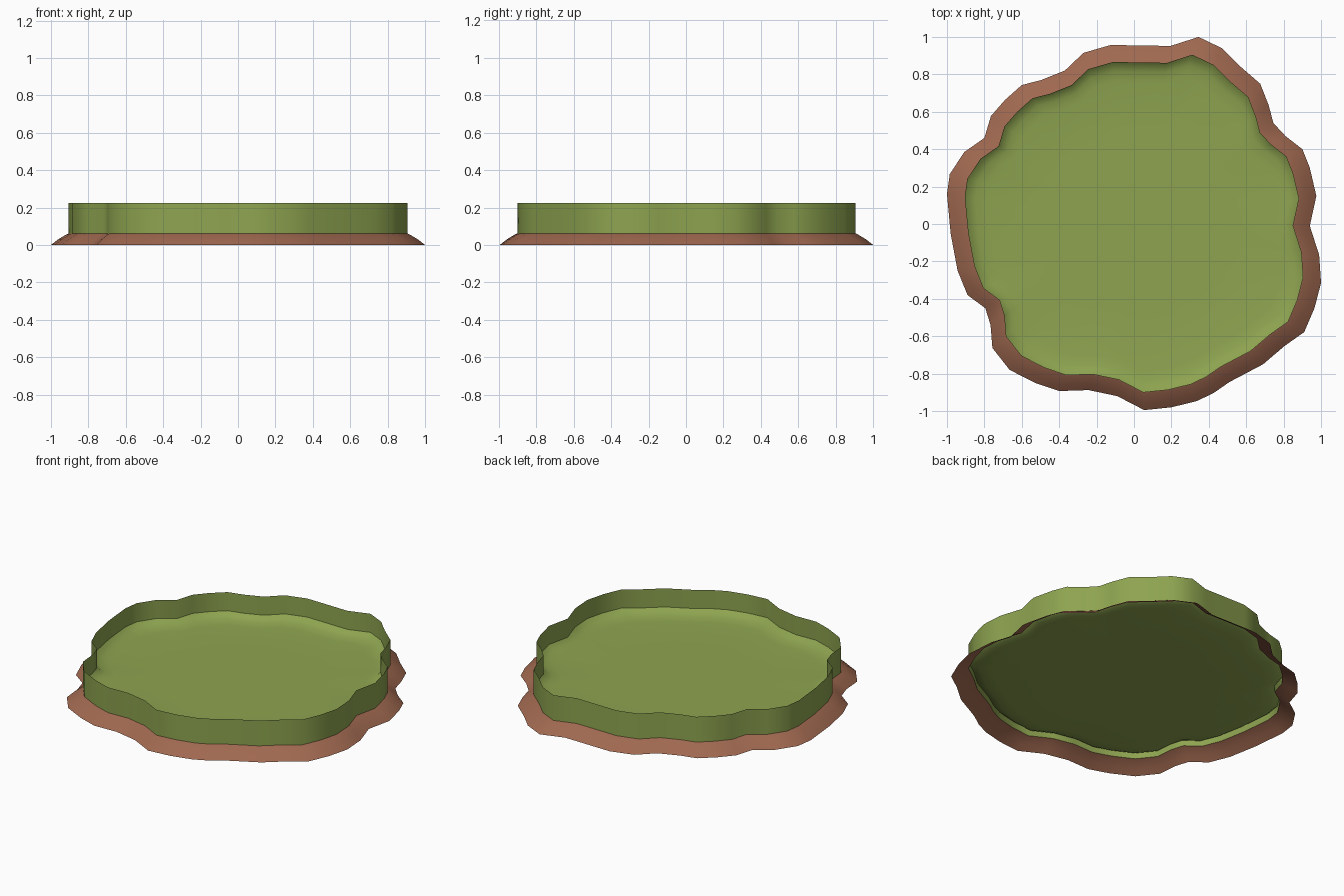
import bpy, bmesh

if "Cube" in bpy.data.objects:
    bpy.data.objects.remove(bpy.data.objects["Cube"])

# Irregular shoreline, counter-clockwise
OUTLINE = [(.94, -.01), (.975, .15), (.94, .30), (.90, .40), (.81, .47), (.745, .54),
           (.72, .635), (.675, .75), (.565, .845), (.47, .94), (.345, 1.0), (.195, .952),
           (-.125, .957), (-.27, .915), (-.37, .82), (-.495, .77), (-.60, .743),
           (-.69, .663), (-.765, .577), (-.80, .46), (-.907, .385), (-.985, .267),
           (-1, .16), (-.98, -.053), (-.943, -.25), (-.89, -.38), (-.795, -.45),
           (-.767, -.54), (-.757, -.663), (-.665, -.78), (-.527, -.85), (-.40, -.893),
           (-.243, -.888), (-.09, -.92), (.055, -.995), (.20, -.98), (.335, -.947),
           (.425, -.904), (.51, -.845), (.69, -.75), (.805, -.652), (.91, -.578),
           (.965, -.45), (1, -.315), (.99, -.166)]


def material(name, rgb):
    m = bpy.data.materials.new(name)
    m.diffuse_color = (*rgb, 1)
    m.use_nodes = True
    m.node_tree.nodes["Principled BSDF"].inputs["Base Color"].default_value = m.diffuse_color
    return m


def sheet(name, profile, mat, cap=False):
    """Sweep a (scale, height) profile around the outline, optionally closing the middle."""
    bm = bmesh.new()
    rings = [[bm.verts.new((x * s, y * s, z)) for x, y in OUTLINE] for s, z in profile]
    n = len(OUTLINE)
    for a, b in zip(rings, rings[1:]):
        for i in range(n):
            j = (i + 1) % n
            bm.faces.new((a[i], a[j], b[j], b[i]))
    if cap:
        c = bm.verts.new((0, 0, profile[-1][1]))
        for i in range(n):
            bm.faces.new((rings[-1][i], rings[-1][(i + 1) % n], c))
    for f in bm.faces:
        f.smooth = True
    me = bpy.data.meshes.new(name)
    bm.to_mesh(me)
    bm.free()
    me.materials.append(mat)
    ob = bpy.data.objects.new(name, me)
    bpy.context.collection.objects.link(ob)
    return ob


green = material("moss green", (.27, .37, .08))
brown = material("earth brown", (.35, .14, .08))

# Sloping earth bank, open underneath
sheet("earth_bank", [(1, 0), (.96, .031), (.92, .055), (.905, .062)], brown)
# Thin upright rim
sheet("rim_wall", [(.905, .062), (.905, .225)], green)
# Floor, dished up where it meets the wall
sheet("basin_floor", [(.905, .105), (.885, .088), (.85, .075), (.79, .068), (.5, .067)], green, cap=True)
